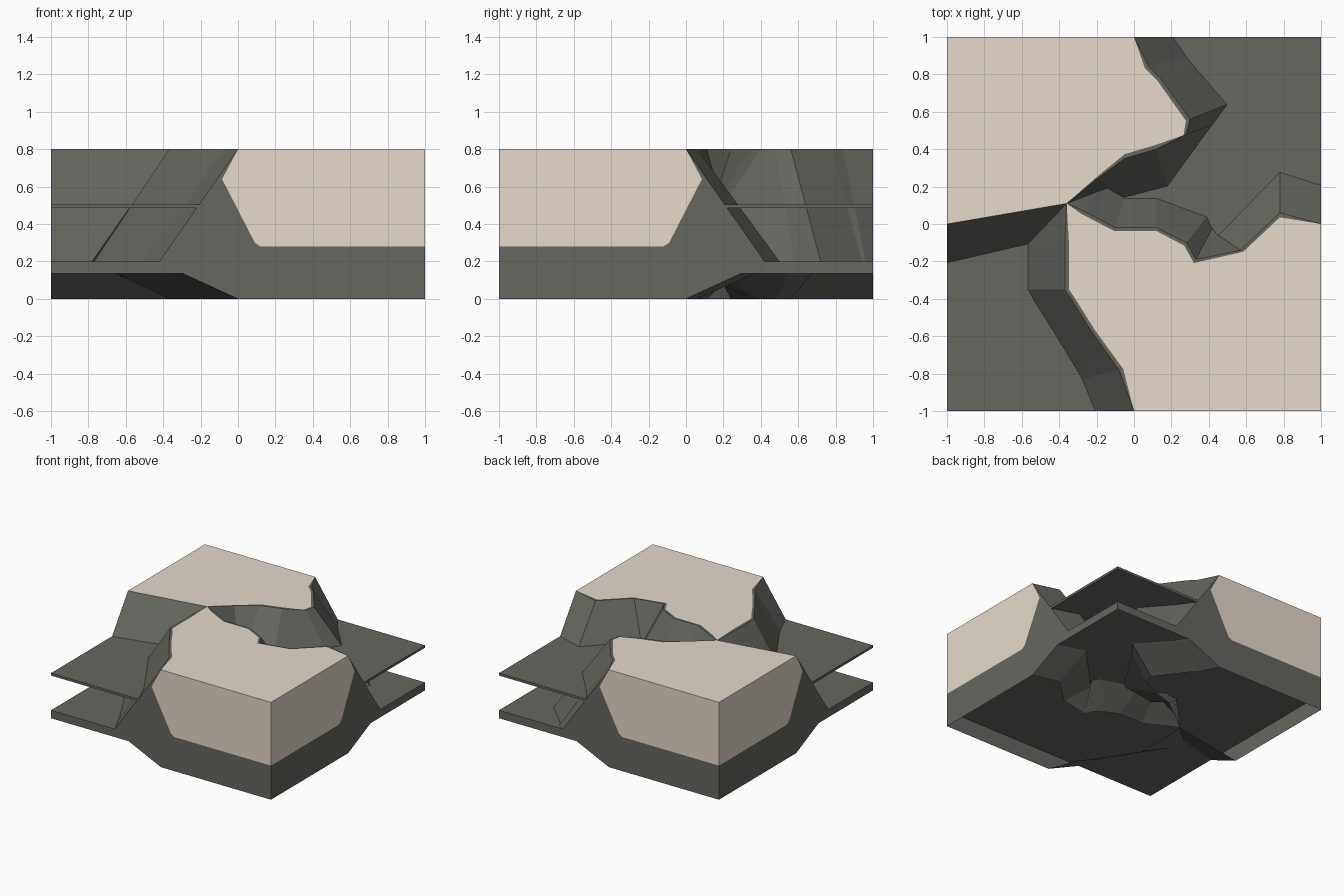
import bpy
import bmesh
from mathutils import Matrix, Vector

cube = bpy.data.objects.get("Cube")
if cube:
    bpy.data.objects.remove(cube, do_unlink=True)


def make_material(name, rgb):
    mat = bpy.data.materials.new(name)
    mat.use_nodes = True
    mat.diffuse_color = (*rgb, 1)
    mat.node_tree.nodes["Principled BSDF"].inputs["Base Color"].default_value = (*rgb, 1)
    return mat


ROCK = make_material("grey rock", (0.133, 0.135, 0.116))
SAND = make_material("pale sand", (0.79, 0.70, 0.60))

# Cliff lines from the pinch outwards: rim x, y, then ledge x, y
NW_SW = [(-.36, .11, -.57, -.11), (-1, 0, -1, -.21)]
NW_NE = [(-.36, .11, -.25, .21), (-.2, .24, -.14, .19), (-.05, .35, -.05, .14),
         (.12, .40, .18, .2), (.28, .48, .42, .53), (.3, .56, .5, .64),
         (.14, .78, .31, .86), (.08, .84, .28, .9), (0, 1, .21, 1)]
SE_SW = [(-.36, .11, -.57, -.11), (-.37, -.1, -.57, -.11), (-.37, -.35, -.57, -.35),
         (-.33, -.41, -.53, -.42), (-.23, -.57, -.43, -.58), (-.13, -.71, -.32, -.76),
         (-.08, -.78, -.28, -.83), (0, -1, -.21, -1)]
SE_NE = [(-.36, .11, -.25, .21), (-.27, .07, -.16, .21), (-.1, -.02, -.05, .14),
         (.12, -.02, .12, .14), (.28, -.1, .39, .04), (.33, -.19, .42, -.02),
         (.57, -.14, .45, -.06), (.78, .06, .78, .28), (1, 0, 1, .21)]

# Cliff profile: height and spread from the rim
PROFILE = [(.8, 0), (.5, 1), (.2, 2), (.13, 1.35), (0, 0)]


def spread_point(entry, z, amount):
    a, b, c, d = entry
    return Vector((a + (c - a) * amount, b + (d - b) * amount, z))


def spread(line, z, amount):
    return [spread_point(entry, z, amount) for entry in line]


def sand_edge(line):
    # The sand stops a little short of the rim, except at both ends
    last = len(line) - 1
    return [spread_point(entry, .8, -.11 if 0 < i < last else 0)
            for i, entry in enumerate(line)]


def add_face(bm, points, material=0):
    face = bm.faces.new([bm.verts.new(p) for p in points])
    face.material_index = material


def add_strip(bm, first, second):
    for i in range(len(first) - 1):
        add_face(bm, (first[i], first[i + 1], second[i + 1], second[i]))


def finish(name, bm):
    bmesh.ops.remove_doubles(bm, verts=bm.verts, dist=0.0005)
    bmesh.ops.triangulate(bm, faces=[f for f in bm.faces if len(f.verts) > 4])
    bmesh.ops.recalc_face_normals(bm, faces=bm.faces)
    mesh = bpy.data.meshes.new(name)
    bm.to_mesh(mesh)
    bm.free()
    mesh.materials.append(ROCK)
    mesh.materials.append(SAND)
    bpy.context.collection.objects.link(bpy.data.objects.new(name, mesh))


def plateau(name, south_west, north_east, corner, sides):
    # Hollow block, open at the base
    bm = bmesh.new()
    for line in (south_west, north_east):
        # Sloping cliffs, underside and rocky lip
        rings = [spread(line, z, amount) for z, amount in PROFILE]
        for upper, lower in zip(rings, rings[1:]):
            add_strip(bm, upper, lower)
        add_strip(bm, rings[0], sand_edge(line))
    # Sandy top
    top = sand_edge(south_west)[::-1] + sand_edge(north_east)[1:]
    add_face(bm, top + [Vector((*corner, .8))], 1)
    # Cut sides showing sand above rock
    seam = [(1, .28), (.12, .28), (.09, .3), (-.085, .64), (0, .8)]
    outline = [(-.21 * amount, z) for z, amount in PROFILE[1:]]
    for place in sides:
        add_face(bm, [place(u, z) for u, z in seam + [(1, .8)]], 1)
        add_face(bm, [place(u, z) for u, z in seam + outline + [(1, 0)]])
    finish(name, bm)


def shelf(name, line, corner, bottom, top):
    # Flat plate whose inner edge is buried in the cliffs
    bm = bmesh.new()
    low = spread(line, bottom, .5) + [Vector((*corner, bottom))]
    high = spread(line, top, .5) + [Vector((*corner, top))]
    add_face(bm, low)
    add_face(bm, high)
    add_strip(bm, low + low[:1], high + high[:1])
    finish(name, bm)


plateau("back_right_plateau", NW_SW, NW_NE, (-1, 1),
        [lambda u, z: (-u, 1, z), lambda u, z: (-1, u, z)])
plateau("front_left_plateau", SE_SW, SE_NE, (1, -1),
        [lambda u, z: (u, -1, z), lambda u, z: (1, -u, z)])

# Thin shelf in each low quarter
shelf("front_right_shelf", NW_SW[::-1] + SE_SW[1:], (-1, -1), .485, .505)
shelf("back_left_shelf", NW_NE[::-1] + SE_NE[1:], (1, 1), .485, .505)

# Base slab running under the whole tile
slab = bmesh.new()
bmesh.ops.create_cube(slab, size=1, matrix=Matrix.Translation((0, 0, .1675))
                      @ Matrix.Diagonal((2, 2, .065, 1)))
finish("base_slab", slab)
